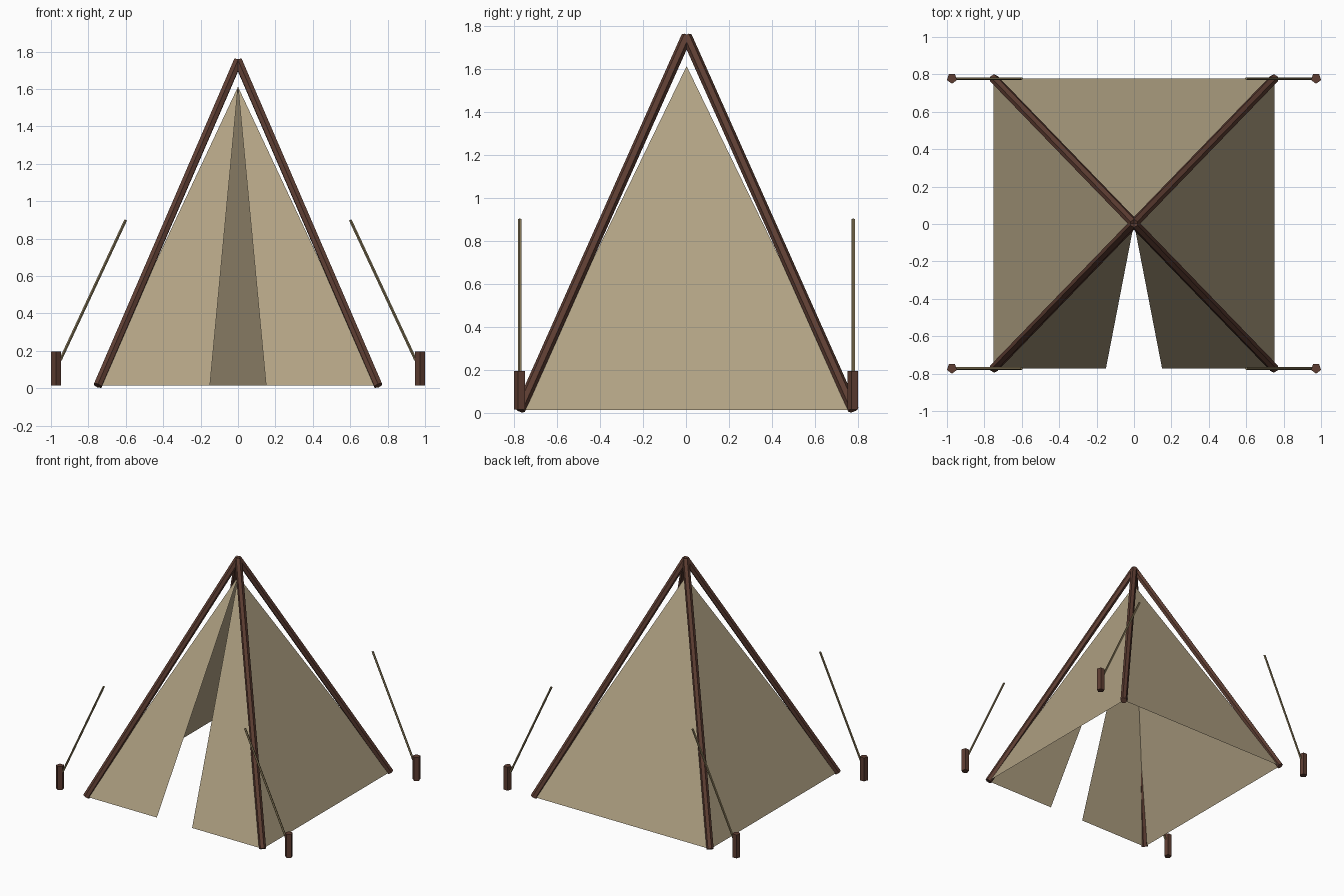
import bpy, bmesh, math
from mathutils import Vector, Matrix

if "Cube" in bpy.data.objects:
    bpy.data.objects.remove(bpy.data.objects["Cube"])

HX, HY, YC, Z0 = 0.75, 0.775, 0.003, 0.014   # half footprint, y centre, ground height


def material(name, rgb):
    m = bpy.data.materials.new(name)
    m.diffuse_color = (*rgb, 1)
    m.use_nodes = True
    m.node_tree.nodes["Principled BSDF"].inputs["Base Color"].default_value = m.diffuse_color
    return m


wood = material("dark_wood", (0.11, 0.047, 0.032))
cloth = material("canvas", (0.44, 0.36, 0.23))
cord = material("cord", (0.25, 0.195, 0.10))


def add(name, bm, mat):
    me = bpy.data.meshes.new(name)
    bm.to_mesh(me)
    bm.free()
    me.materials.append(mat)
    ob = bpy.data.objects.new(name, me)
    bpy.context.collection.objects.link(ob)
    return ob


def rod(name, a, b, r, sides, mat):
    """Straight faceted rod from a to b."""
    a, b = Vector(a), Vector(b)
    d = b - a
    turn = Vector((0, 0, 1)).rotation_difference(d).to_matrix().to_4x4()
    mtx = Matrix.Translation((a + b) / 2) @ turn @ Matrix.Rotation(math.pi, 4, 'Z')
    bm = bmesh.new()
    bmesh.ops.create_cone(bm, cap_ends=True, segments=sides, radius1=r, radius2=r,
                          depth=d.length, matrix=mtx)
    return add(name, bm, mat)


def sheet(name, p, q):
    """Triangular cloth panel from the base edge p-q up to the peak."""
    bm = bmesh.new()
    pts = [(*p, Z0), (*q, Z0), (0, YC, 1.612)]
    bm.faces.new([bm.verts.new(v) for v in pts])
    return add(name, bm, cloth)


# Poles, pegs and guy ropes at the four corners
for sx, side in ((-1, "left"), (1, "right")):
    for sy, end in ((-1, "front"), (1, "back")):
        tag = f"{end}_{side}"
        y = YC + sy * HY
        rod(f"{tag}_pole", (sx * HX, y, Z0), (0, YC, 1.75), 0.025, 6, wood)
        rod(f"{tag}_peg", (sx * 0.9734, y, 0.015), (sx * 0.9734, y, 0.195), 0.028, 5, wood)
        rod(f"{tag}_guy_rope", (sx * 0.95, y, 0.15), (sx * 0.6, y, 0.9), 0.008, 5, cord)

# Canvas walls, with an open slit between the two front flaps
f, b = YC - HY, YC + HY
sheet("back_wall", (HX, b), (-HX, b))
sheet("left_wall", (-HX, b), (-HX, f))
sheet("right_wall", (HX, f), (HX, b))
sheet("front_left_flap", (-HX, f), (-0.15, f))
sheet("front_right_flap", (0.15, f), (HX, f))
